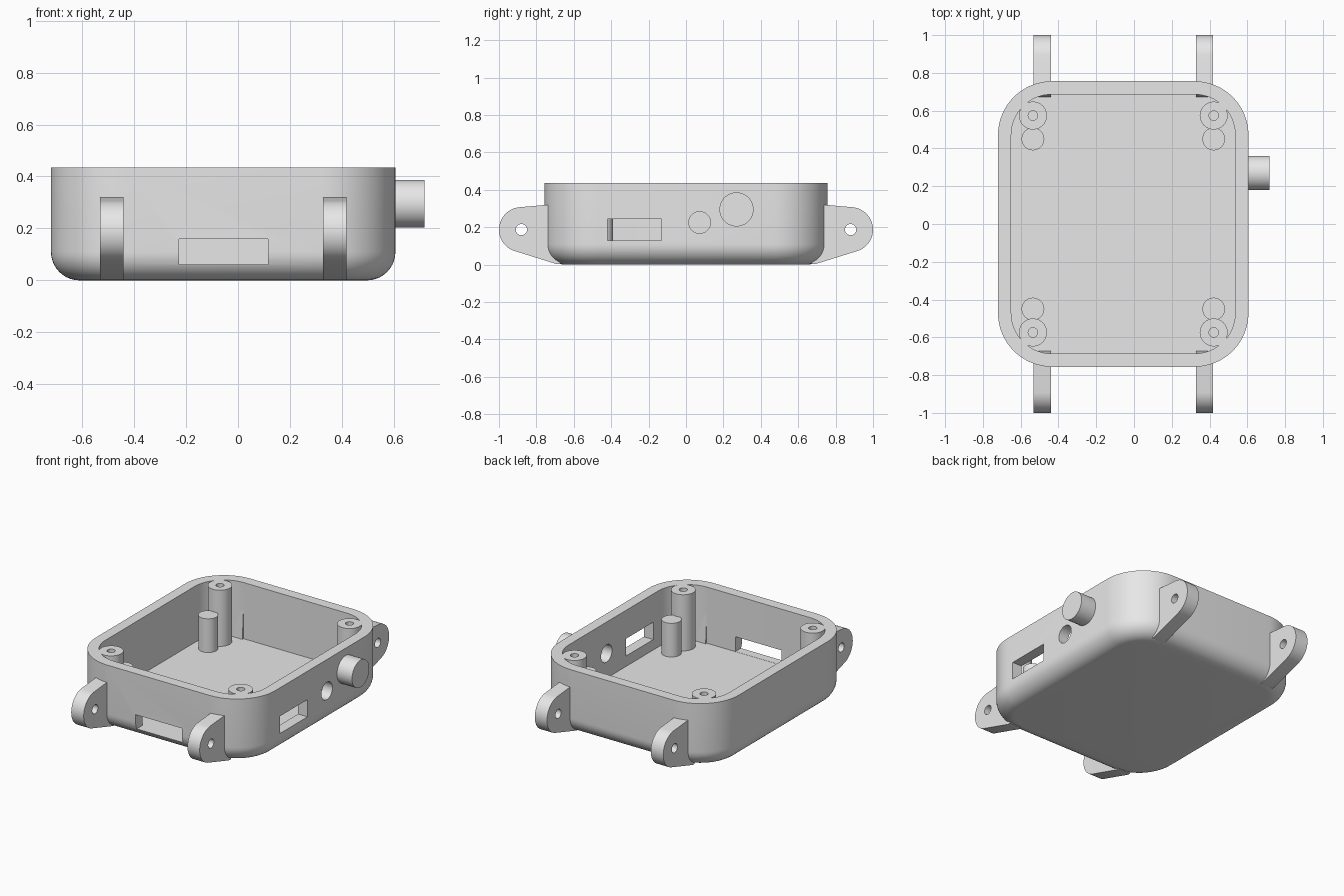
import bpy, bmesh, math
from math import sin, cos, pi

if "Cube" in bpy.data.objects:
    bpy.data.objects.remove(bpy.data.objects["Cube"])

CX = -0.057                      # case centre in x
HX, HY, H = 0.663, 0.756, 0.435  # case half sizes and height
R, FILLET, WALL, FLOOR = 0.285, 0.11, 0.07, 0.06

grey = bpy.data.materials.new("light grey plastic")
grey.diffuse_color = (0.8, 0.8, 0.8, 1)
grey.use_nodes = True
grey.node_tree.nodes["Principled BSDF"].inputs["Base Color"].default_value = grey.diffuse_color


def loft(name, rings):
    """Skin equal-length point rings and cap both ends."""
    bm = bmesh.new()
    vs = [[bm.verts.new(p) for p in ring] for ring in rings]
    n = len(vs[0])
    for a, b in zip(vs, vs[1:]):
        for i in range(n):
            j = (i + 1) % n
            bm.faces.new((a[i], a[j], b[j], b[i]))
    bm.faces.new(vs[0][::-1])
    bm.faces.new(vs[-1])
    bmesh.ops.recalc_face_normals(bm, faces=bm.faces)
    me = bpy.data.meshes.new(name)
    bm.to_mesh(me)
    bm.free()
    me.materials.append(grey)
    ob = bpy.data.objects.new(name, me)
    bpy.context.collection.objects.link(ob)
    return ob


def rounded_rect(inset, z, seg=16):
    r, pts = R - inset, []
    for q, (sx, sy) in enumerate([(1, 1), (-1, 1), (-1, -1), (1, -1)]):
        for i in range(seg + 1):
            a = (q + i / seg) * pi / 2
            pts.append((CX + sx * (HX - R) + r * cos(a), sy * (HY - R) + r * sin(a), z))
    return pts


def turned(name, x, y, profile, n=40):
    """Upright turned part from (radius, z) pairs."""
    return loft(name, [[(x + r * cos(2 * pi * i / n), y + r * sin(2 * pi * i / n), z)
                        for i in range(n)] for r, z in profile])


def rod_x(name, x0, x1, y, z, r, n=48):
    return loft(name, [[(x, y + r * cos(2 * pi * i / n), z + r * sin(2 * pi * i / n))
                        for i in range(n)] for x in (x0, x1)])


def box(name, x0, x1, y0, y1, z0, z1):
    return loft(name, [[(x0, y0, z), (x1, y0, z), (x1, y1, z), (x0, y1, z)] for z in (z0, z1)])


def cut(ob, cutter):
    m = ob.modifiers.new("cut", 'BOOLEAN')
    m.operation, m.solver, m.object = 'DIFFERENCE', 'EXACT', cutter
    bpy.ops.object.select_all(action='DESELECT')
    bpy.context.view_layer.objects.active = ob
    ob.select_set(True)
    bpy.ops.object.modifier_apply(modifier=m.name)
    bpy.data.objects.remove(cutter)


# Open case with rounded underside
arc = [i / 10 * pi / 2 for i in range(11)]
rings = [rounded_rect(FILLET * (1 - sin(a)), FILLET * (1 - cos(a))) for a in arc]
rings += [rounded_rect(0, H), rounded_rect(WALL, H), rounded_rect(WALL, FLOOR)]
case = loft("case", rings)

# Openings: front port, side slot and round side hole
cut(case, box("port_cutter", -0.227, 0.115, -0.9, -0.6, FLOOR + 0.001, 0.16))
cut(case, box("slot_cutter", 0.5, 0.7, -0.42, -0.132, 0.13, 0.245))
cut(case, rod_x("hole_cutter", 0.5, 0.7, 0.073, 0.225, 0.058))

# Screw posts with blind holes, and shorter support posts
for x in (-0.535, 0.422):
    for s in (-1, 1):
        turned("screw_post", x, s * 0.574,
               [(0.074, 0.04), (0.074, H), (0.025, H), (0.025, 0.15)])
        turned("support_post", x, s * 0.45, [(0.06, 0.04), (0.06, 0.285)])

# Strap lugs: rounded ear profile with a pin hole
PY, PZ, PR = 0.88, 0.187, 0.12
ear = [(0.69, 0.324), (0.738, 0.32)]
for i in range(25):
    a = math.radians(96 + i * (250 - 96) / 24)
    ear.append((PY - PR * cos(a), PZ + PR * sin(a)))
ear += [(0.69, 0.002), (0.67, 0.002)]
for x0, x1 in ((-0.532, -0.44), (0.327, 0.417)):
    for s in (-1, 1):
        lug = loft("strap_lug", [[(x, s * y, z) for y, z in ear] for x in (x0, x1)])
        cut(lug, rod_x("pin_cutter", x0 - 0.1, x1 + 0.1, s * PY, PZ, 0.03))

# Side crown
rod_x("crown", 0.57, 0.717, 0.27, 0.295, 0.091)

# Smooth curved walls, keep hard edges
bpy.ops.object.select_all(action='SELECT')
bpy.context.view_layer.objects.active = case
bpy.ops.object.shade_smooth_by_angle(angle=math.radians(30))
